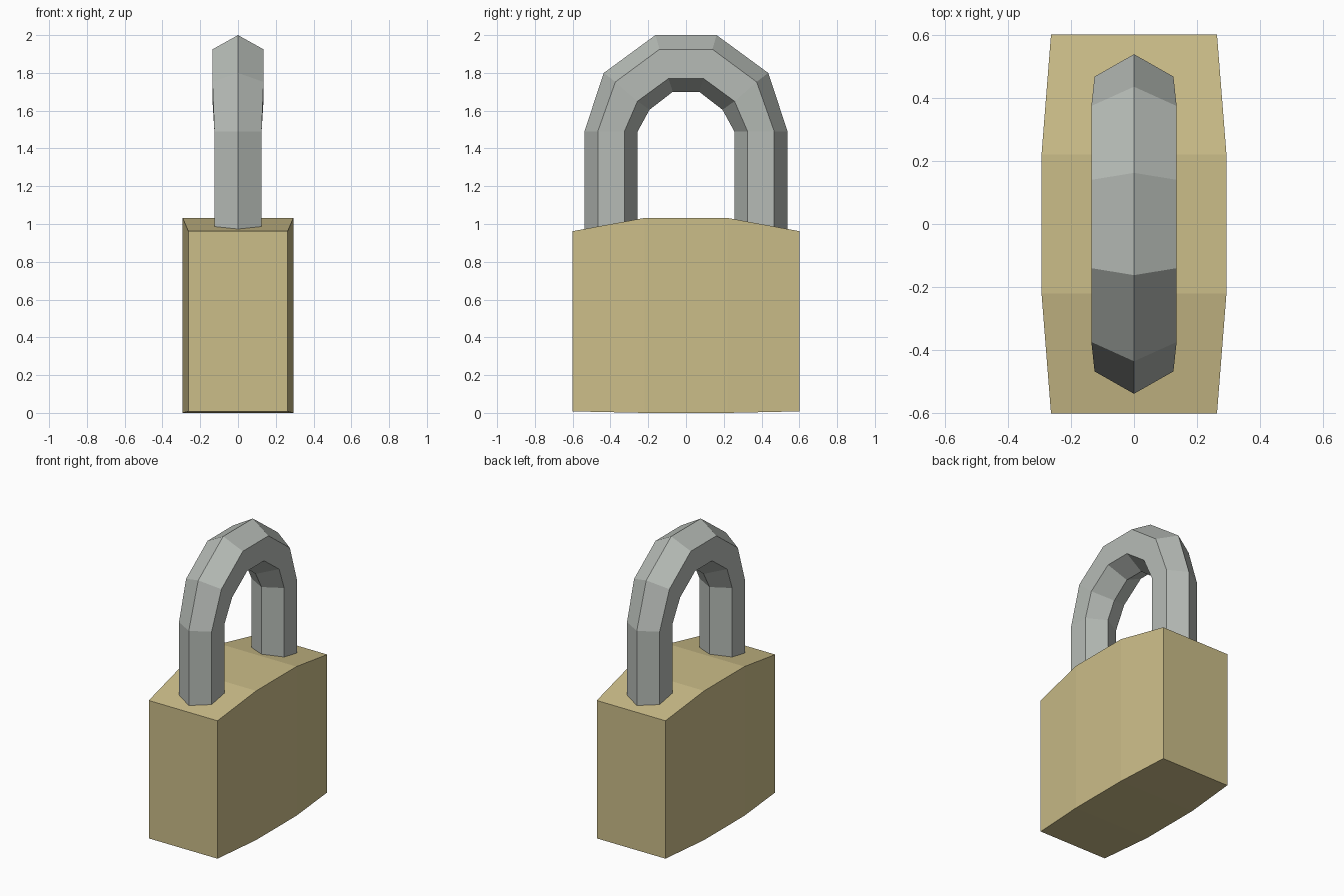
import bpy

if "Cube" in bpy.data.objects:
    bpy.data.objects.remove(bpy.data.objects["Cube"])


def make_material(name, colour):
    mat = bpy.data.materials.new(name)
    mat.diffuse_color = (*colour, 1.0)
    mat.use_nodes = True
    mat.node_tree.nodes["Principled BSDF"].inputs["Base Color"].default_value = mat.diffuse_color
    return mat


def loft(name, rings, mat):
    """Skin a closed, flat-shaded solid through rings of equal vertex count."""
    n = len(rings[0])
    verts = [p for ring in rings for p in ring]
    faces = [tuple(range(n))[::-1],
             tuple(range((len(rings) - 1) * n, len(rings) * n))]
    for r in range(len(rings) - 1):
        for i in range(n):
            j = (i + 1) % n
            faces.append((r * n + i, r * n + j, (r + 1) * n + j, (r + 1) * n + i))
    mesh = bpy.data.meshes.new(name)
    mesh.from_pydata(verts, [], faces)
    mesh.materials.append(mat)
    obj = bpy.data.objects.new(name, mesh)
    bpy.context.collection.objects.link(obj)
    # consistent outward normals
    import bmesh
    bm = bmesh.new()
    bm.from_mesh(mesh)
    bmesh.ops.recalc_face_normals(bm, faces=bm.faces)
    bm.to_mesh(mesh)
    bm.free()
    return obj


brass = make_material("brass", (0.60, 0.51, 0.25))
steel = make_material("steel", (0.47, 0.50, 0.47))

# Lock body: bulging box lofted front to back (y, half width, bottom, top)
sections = [(-0.60, 0.263, 0.008, 0.962), (-0.22, 0.293, 0.0, 1.032),
            (0.22, 0.293, 0.0, 1.032), (0.60, 0.263, 0.008, 0.962)]
loft("lock_body",
     [[(-w, y, b), (w, y, b), (w, y, t), (-w, y, t)] for y, w, b, t in sections],
     brass)

# Shackle: hexagonal bar; each station gives its half width and the (y, z)
# of the outer ridge, outer side, inner side and inner ridge
stations = [
    (0.125, (0.538, 0.93), (0.467, 0.93), (0.326, 0.93), (0.256, 0.93)),
    (0.125, (0.538, 1.49), (0.467, 1.49), (0.326, 1.49), (0.256, 1.49)),
    (0.135, (0.435, 1.80), (0.374, 1.752), (0.257, 1.65), (0.193, 1.605)),
    (0.135, (0.162, 2.00), (0.140, 1.925), (0.093, 1.77), (0.070, 1.70)),
]


def hexagon(station, side):
    w, a, b, c, d = station
    return [(x, side * p[0], p[1]) for x, p in
            ((0, a), (w, b), (w, c), (0, d), (-w, c), (-w, b))]


loft("shackle",
     [hexagon(s, -1) for s in stations] + [hexagon(s, 1) for s in reversed(stations)],
     steel)
